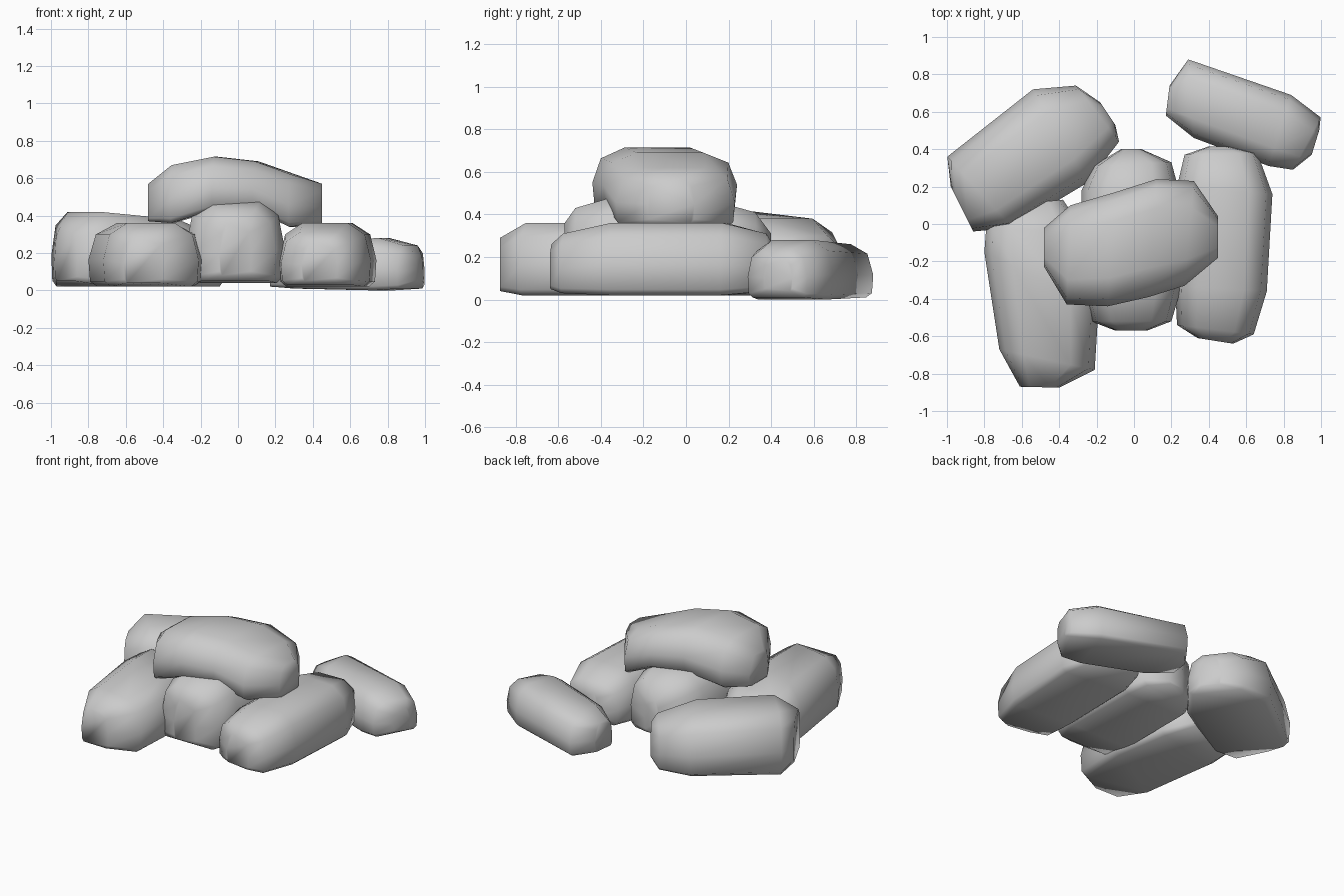
import bpy, bmesh
from mathutils import Vector

# Half-rounded bag section: (across -1..1, height 0..1), flat underside
HALF = [(0.84, 0.0), (0.97, 0.08), (1.0, 0.42), (0.87, 0.82), (0.5, 1.0)]
SECTION = HALF + [(-u, v) for u, v in reversed(HALF)]


def bag(name, stations):
    """Loft rings; each station is left x, y, right x, y, bottom z, top z."""
    bm = bmesh.new()
    rings = []
    for xl, yl, xr, yr, zb, zt in stations:
        left, right = Vector((xl, yl, 0)), Vector((xr, yr, 0))
        mid, half = (left + right) / 2, (right - left) / 2
        rings.append([bm.verts.new(mid + half * u + Vector((0, 0, zb + (zt - zb) * v)))
                      for u, v in SECTION])
    n = len(SECTION)
    for a, b in zip(rings, rings[1:]):
        for i in range(n):
            j = (i + 1) % n
            bm.faces.new((a[i], a[j], b[j], b[i]))
    bm.faces.new(rings[0])
    bm.faces.new(rings[-1])
    bmesh.ops.recalc_face_normals(bm, faces=bm.faces)
    for f in bm.faces:
        f.smooth = True
    mesh = bpy.data.meshes.new(name)
    bm.to_mesh(mesh)
    bm.free()
    obj = bpy.data.objects.new(name, mesh)
    bpy.context.collection.objects.link(obj)
    return obj


# Bottom row, lying front to back
bag("left_bag", [
    (-.61, -.87, -.40, -.875, .04, .29), (-.72, -.67, -.21, -.78, .02, .36),
    (-.80, -.15, -.19, -.45, .02, .36), (-.79, -.02, -.26, -.05, .02, .35),
    (-.68, .10, -.38, .13, .05, .29)])
bag("middle_bag", [
    (-.10, -.57, .07, -.57, .08, .36), (-.23, -.52, .20, -.52, .05, .43),
    (-.28, -.35, .25, -.35, .04, .48), (-.28, .18, .24, .18, .04, .45),
    (-.22, .31, .20, .33, .05, .41), (-.07, .40, .04, .40, .08, .31)])
bag("right_bag", [
    (.34, -.61, .53, -.64, .05, .26), (.23, -.54, .64, -.59, .03, .31),
    (.22, -.33, .71, -.36, .02, .36), (.23, .20, .74, .16, .02, .36),
    (.27, .37, .66, .38, .04, .31), (.40, .415, .50, .415, .08, .25)])

# Angled bags behind
bag("back_left_bag", [
    (-.98, .20, -.86, -.04, .05, .34), (-.998, .36, -.65, -.02, .02, .42),
    (-.54, .72, -.25, .22, .02, .38), (-.31, .74, -.08, .44, .02, .30),
    (-.18, .65, -.10, .53, .05, .25)])
bag("back_right_bag", [
    (.19, .74, .17, .58, .02, .21), (.29, .88, .32, .46, .01, .26),
    (.84, .69, .72, .31, .0, .28), (.998, .57, .85, .29, .01, .24),
    (.99, .50, .95, .37, .04, .19)])

# Sagging bag on top
bag("top_bag", [
    (-.48, -.02, -.48, -.23, .37, .57), (-.34, .10, -.36, -.43, .36, .67),
    (-.10, .17, -.14, -.44, .43, .715), (.12, .24, .08, -.39, .43, .69),
    (.32, .23, .27, -.33, .34, .62), (.45, .04, .45, -.18, .36, .57)])
